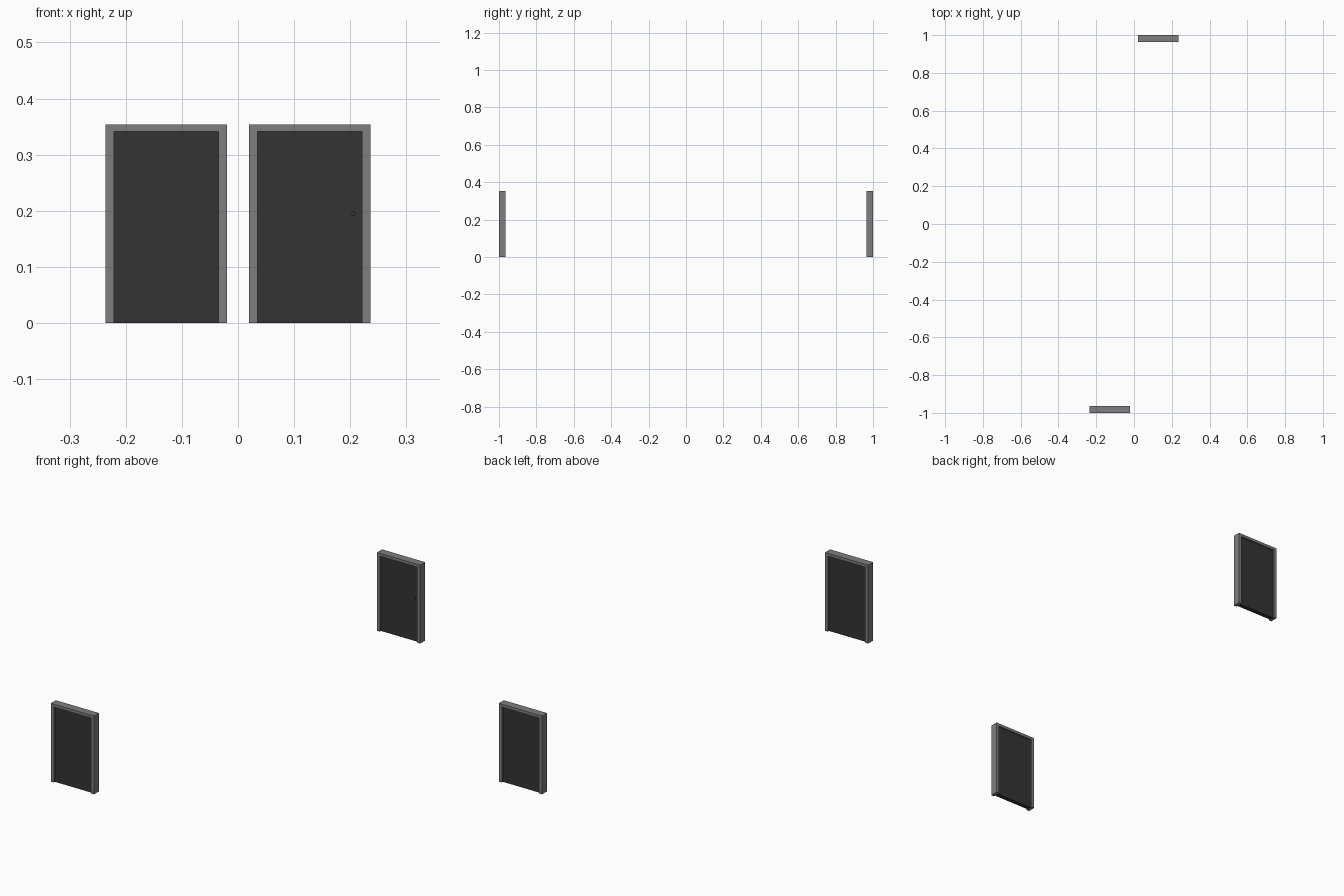
import bpy, math

if "Cube" in bpy.data.objects:
    bpy.data.objects.remove(bpy.data.objects["Cube"])

def material(name, v):
    m = bpy.data.materials.new(name)
    m.diffuse_color = (v, v, v, 1)
    m.use_nodes = True
    m.node_tree.nodes["Principled BSDF"].inputs["Base Color"].default_value = m.diffuse_color
    return m

frame_grey = material("frame grey", 0.21)
door_grey = material("dark door grey", 0.034)

W, H, D = 0.216, 0.354, 0.036      # outer frame size
JAMB, HEAD = 0.015, 0.013          # frame border widths
RECESS = 0.008                     # door set back on both faces

def extruded(name, outline, y0, depth, mat):
    """Extrude an x-z outline along +y."""
    n = len(outline)
    verts = [(x, y0, z) for x, z in outline] + [(x, y0 + depth, z) for x, z in outline]
    faces = [tuple(range(n)), tuple(range(2 * n - 1, n - 1, -1))]
    faces += [(i, i + n, (i + 1) % n + n, (i + 1) % n) for i in range(n)]
    me = bpy.data.meshes.new(name)
    me.from_pydata(verts, [], faces)
    me.materials.append(mat)
    ob = bpy.data.objects.new(name, me)
    bpy.context.collection.objects.link(ob)
    return ob

for label, cx, cy in (("front", -0.128, -1 + D / 2), ("back", 0.128, 1 - D / 2)):
    a, b = cx - W / 2, cx + W / 2
    # U-shaped frame: two jambs and a head
    extruded(label + "_door_frame",
             [(a, 0), (a + JAMB, 0), (a + JAMB, H - HEAD), (b - JAMB, H - HEAD),
              (b - JAMB, 0), (b, 0), (b, H), (a, H)],
             cy - D / 2, D, frame_grey)
    # door leaf
    extruded(label + "_door_panel",
             [(a + JAMB, 0), (b - JAMB, 0), (b - JAMB, H - HEAD), (a + JAMB, H - HEAD)],
             cy - D / 2 + RECESS, D - 2 * RECESS, door_grey)

# small knob on the inner side of the back door
bpy.ops.mesh.primitive_cylinder_add(vertices=12, radius=0.004, depth=0.008,
                                    location=(0.206, 1 - D + RECESS - 0.002, 0.195),
                                    rotation=(math.pi / 2, 0, 0))
knob = bpy.context.object
knob.name = "door_knob"
knob.data.materials.append(door_grey)
